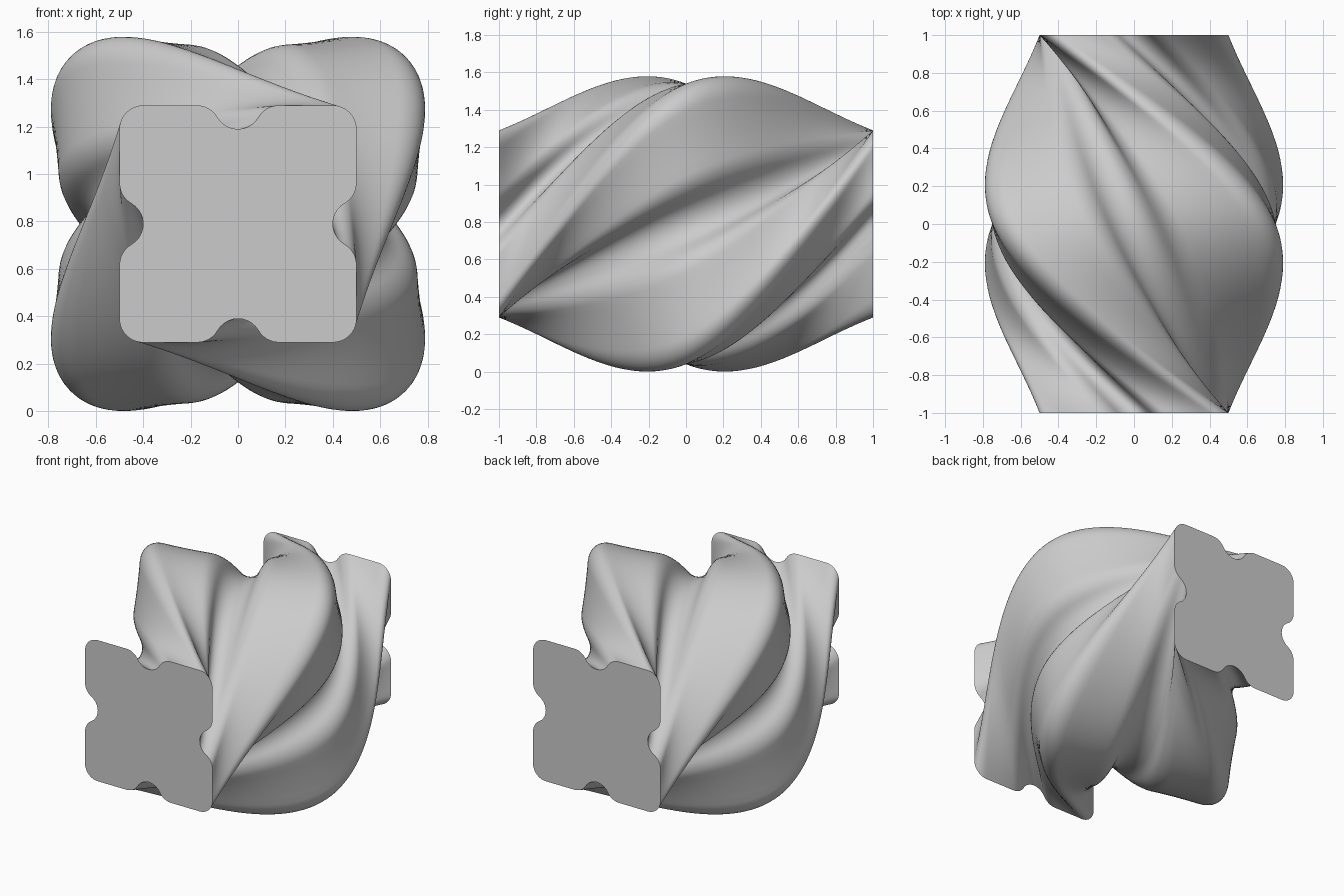
import bpy, bmesh
from math import cos, sin, radians, sqrt

if "Cube" in bpy.data.objects:
    bpy.data.objects.remove(bpy.data.objects["Cube"])

FILLET = 0.1
OFFSET = FILLET * sqrt(3)   # where the notch fillet meets the flat side
ROWS = 80


def arc(cx, cy, start, end, n):
    """Points on an arc, leaving out the last one."""
    steps = [radians(start + (end - start) * i / n) for i in range(n)]
    return [complex(cx + FILLET * cos(a), cy + FILLET * sin(a)) for a in steps]


def line(y0, y1, n=6):
    return [complex(0.5, y0 + (y1 - y0) * i / n) for i in range(n)]


# One side of the cross-section: flat, filleted round notch, flat, corner
side = (line(-0.4, -OFFSET)
        + arc(0.4, -OFFSET, 0, 60, 6)
        + arc(0.5, 0, 240, 120, 10)
        + arc(0.4, OFFSET, -60, 0, 6)
        + line(OFFSET, 0.4)
        + arc(0.4, 0.4, 0, 90, 10))
profile = [p * 1j ** k for k in range(4) for p in side]


def spin(y):
    """Spline loft: unit ends turned -90 / +90 degrees, middle 1.5 times larger."""
    t = abs(y)
    return complex(1.5 * (1 - 1.5 * t ** 2 + 0.5 * t ** 3), y)


levels = [-1 + 2 * i / ROWS for i in range(ROWS + 1)]
sections = [[p * spin(y) for p in profile] for y in levels]
lift = max(p.imag for s in sections for p in s)

# Twisted bulging body
bm = bmesh.new()
rings = [[bm.verts.new((p.real, y, p.imag + lift)) for p in s]
         for y, s in zip(levels, sections)]
n = len(profile)
for lower, upper in zip(rings, rings[1:]):
    for i in range(n):
        j = (i + 1) % n
        bm.faces.new((lower[i], lower[j], upper[j], upper[i]))

# Flat end caps
bm.faces.new(rings[0])
bm.faces.new(rings[-1])
bmesh.ops.recalc_face_normals(bm, faces=bm.faces[:])

mesh = bpy.data.meshes.new("twisted_body")
bm.to_mesh(mesh)
bm.free()
body = bpy.data.objects.new("twisted_body", mesh)
bpy.context.collection.objects.link(body)
bpy.context.view_layer.objects.active = body
body.select_set(True)
bpy.ops.object.shade_smooth_by_angle(angle=radians(35))
